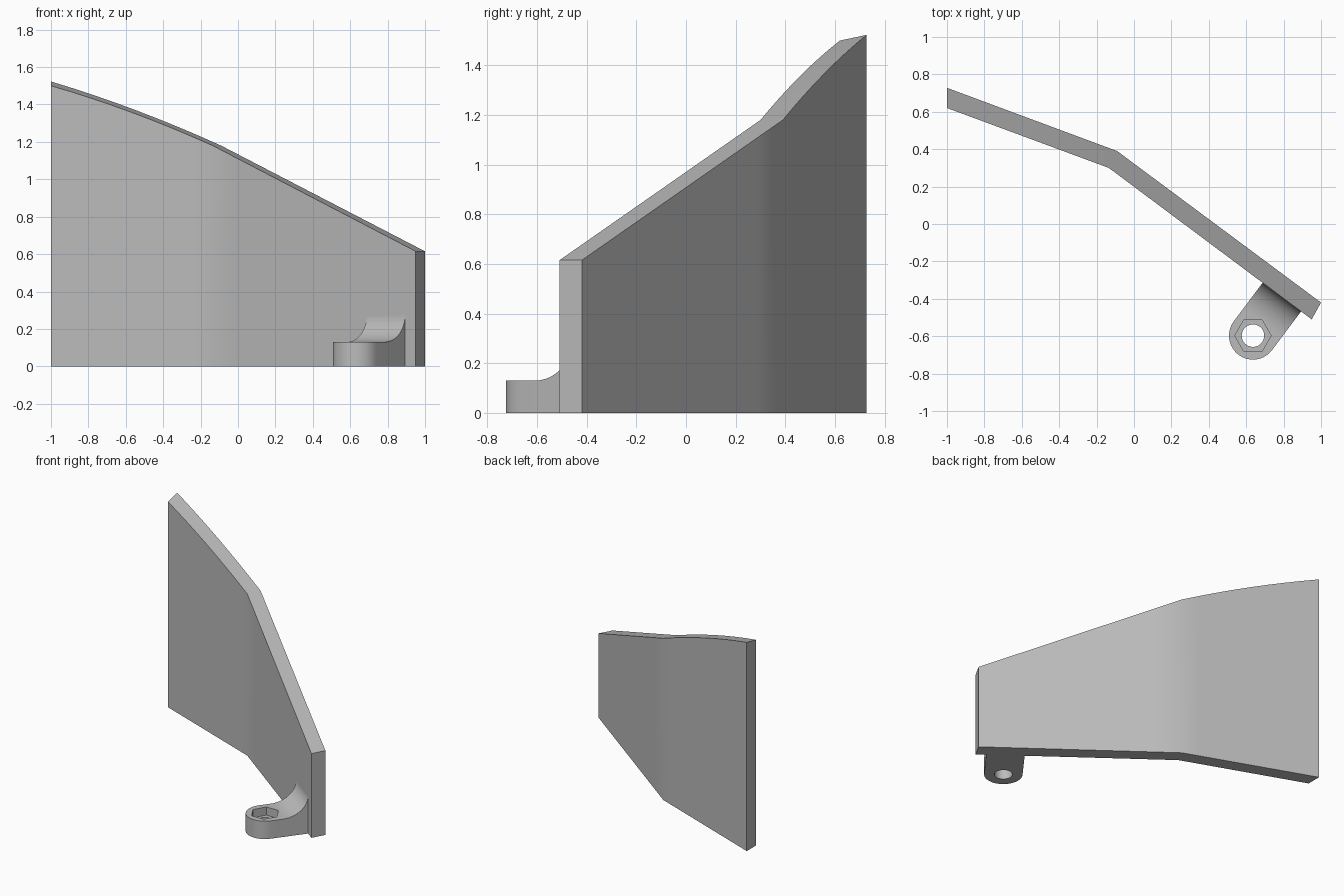
import bpy, bmesh, math
from mathutils import Vector

cube = bpy.data.objects.get("Cube")
if cube:
    bpy.data.objects.remove(cube, do_unlink=True)

grey = bpy.data.materials.new("plain grey")
grey.use_nodes = True
colour = (0.5, 0.5, 0.5, 1)
grey.diffuse_color = colour
grey.node_tree.nodes["Principled BSDF"].inputs["Base Color"].default_value = colour


def loft(name, sections):
    """Skin four-point cross-sections into a closed solid."""
    bm = bmesh.new()
    rings = [[bm.verts.new(p) for p in s] for s in sections]
    for a, b in zip(rings, rings[1:]):
        for i in range(4):
            j = (i + 1) % 4
            bm.faces.new((a[i], a[j], b[j], b[i]))
    bm.faces.new(rings[0])
    bm.faces.new(rings[-1])
    bmesh.ops.remove_doubles(bm, verts=bm.verts, dist=0.0005)
    bmesh.ops.dissolve_degenerate(bm, edges=bm.edges, dist=0.0005)
    bmesh.ops.recalc_face_normals(bm, faces=bm.faces)
    mesh = bpy.data.meshes.new(name)
    bm.to_mesh(mesh)
    bm.free()
    mesh.materials.append(grey)
    obj = bpy.data.objects.new(name, mesh)
    bpy.context.collection.objects.link(obj)
    return obj


def select(obj):
    bpy.ops.object.select_all(action='DESELECT')
    obj.select_set(True)
    bpy.context.view_layer.objects.active = obj


def cut(obj, sides, radius, centre, bottom, top):
    """Remove an upright prism from the object."""
    bpy.ops.mesh.primitive_cylinder_add(
        vertices=sides, radius=radius, depth=top - bottom,
        location=(centre.x, centre.y, (top + bottom) / 2),
        rotation=(0, 0, math.pi / 6 if sides == 6 else 0))
    cutter = bpy.context.object
    cutter.hide_render = True
    cutter.data.materials.append(grey)
    mod = obj.modifiers.new("cut", 'BOOLEAN')
    mod.operation = 'DIFFERENCE'
    mod.solver = 'EXACT'
    mod.object = cutter
    select(obj)
    bpy.ops.object.modifier_apply(modifier=mod.name)
    bpy.data.objects.remove(cutter, do_unlink=True)


# Bent wall: front and back points with top heights at tall end, bend, low end
front = [Vector(p) for p in ((-1, 0.62, 1.5), (-0.135, 0.30, 1.18), (0.95, -0.51, 0.615))]
back = [Vector(p) for p in ((-1, 0.728, 1.523), (-0.09, 0.39, 1.18), (1, -0.42, 0.615))]
steps = 8
sections = []
for k in range(2 * steps + 1):
    span = min(k // steps, 1)
    t = k / steps - span
    f, b = (side[span].lerp(side[span + 1], t) for side in (front, back))
    if span == 0:                      # crown along the tall half
        f.z += 0.07 * t * (1 - t)
        b.z += 0.07 * t * (1 - t)
    sections.append([(f.x, f.y, 0), f, b, (b.x, b.y, 0)])
wall = loft("bent_wall", sections)

# Mounting lug: rounded tip, flat tongue, concave sweep up to the wall
centre = Vector((0.636, -0.597, 0))
along = Vector((0.6, 0.8, 0))
across = Vector((0.8, -0.6, 0))
up = Vector((0, 0, 1))
radius, thick, sweep_start, reach, rise = 0.128, 0.13, 0.08, 0.258, 0.145
stations = []
for k in range(17):
    a = math.pi / 2 * k / 16
    stations.append((-radius * math.cos(a), max(radius * math.sin(a), 0.0001), thick))
for k in range(17):
    a = math.pi / 2 * k / 16
    stations.append((sweep_start + (reach - sweep_start) * math.sin(a), radius,
                     thick + rise * (1 - math.cos(a))))
stations.append((reach + 0.006, radius, thick + rise))
sections = []
for d, w, h in stations:
    p = centre + along * d
    sections.append([p - across * w, p - across * w + up * h,
                     p + across * w + up * h, p + across * w])
lug = loft("mounting_lug", sections)

# Nut pocket and bolt hole
cut(lug, 6, 0.097, centre, 0.07, 0.4)
cut(lug, 48, 0.06, centre, -0.1, 0.4)

for obj in (wall, lug):
    select(obj)
    bpy.ops.object.shade_smooth_by_angle(angle=math.radians(30))
